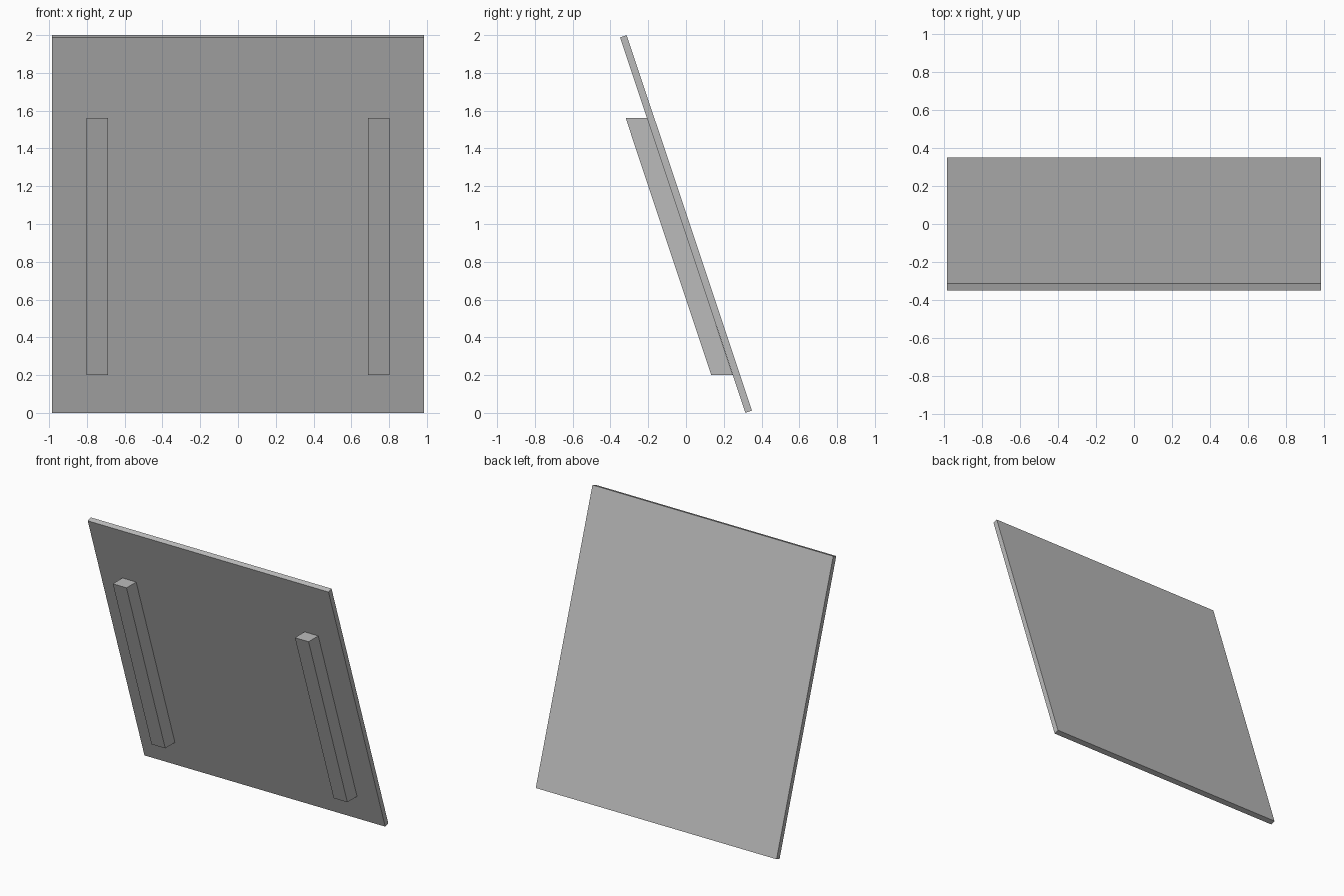
import bpy
import bmesh

cube = bpy.data.objects.get("Cube")
if cube:
    bpy.data.objects.remove(cube, do_unlink=True)

# Single plain grey for every part
grey = bpy.data.materials.new("plain_grey")
grey.use_nodes = True
colour = (0.5, 0.5, 0.5, 1)
grey.diffuse_color = colour
grey.node_tree.nodes["Principled BSDF"].inputs["Base Color"].default_value = colour


def extrude_profile(name, profile, x0, x1):
    """Sweep a (y, z) side profile from x0 to x1."""
    bm = bmesh.new()
    face = bm.faces.new([bm.verts.new((x0, y, z)) for y, z in profile])
    swept = bmesh.ops.extrude_face_region(bm, geom=[face])["geom"]
    verts = [v for v in swept if isinstance(v, bmesh.types.BMVert)]
    bmesh.ops.translate(bm, vec=(x1 - x0, 0, 0), verts=verts)
    bmesh.ops.recalc_face_normals(bm, faces=bm.faces)
    mesh = bpy.data.meshes.new(name)
    bm.to_mesh(mesh)
    bm.free()
    mesh.materials.append(grey)
    obj = bpy.data.objects.new(name, mesh)
    bpy.context.collection.objects.link(obj)
    return obj


# Thin board leaning forward
board = [(0.314, 0), (0.349, 0.012), (-0.314, 2), (-0.349, 1.988)]
extrude_profile("leaning_board", board, -0.985, 0.985)

# Two battens on the front, with level ends
batten = [(0.134, 0.2), (0.247, 0.2), (-0.206, 1.56), (-0.319, 1.56)]
for side, x in (("right", -0.745), ("left", 0.745)):
    extrude_profile(side + "_batten", batten, x - 0.056, x + 0.056)
